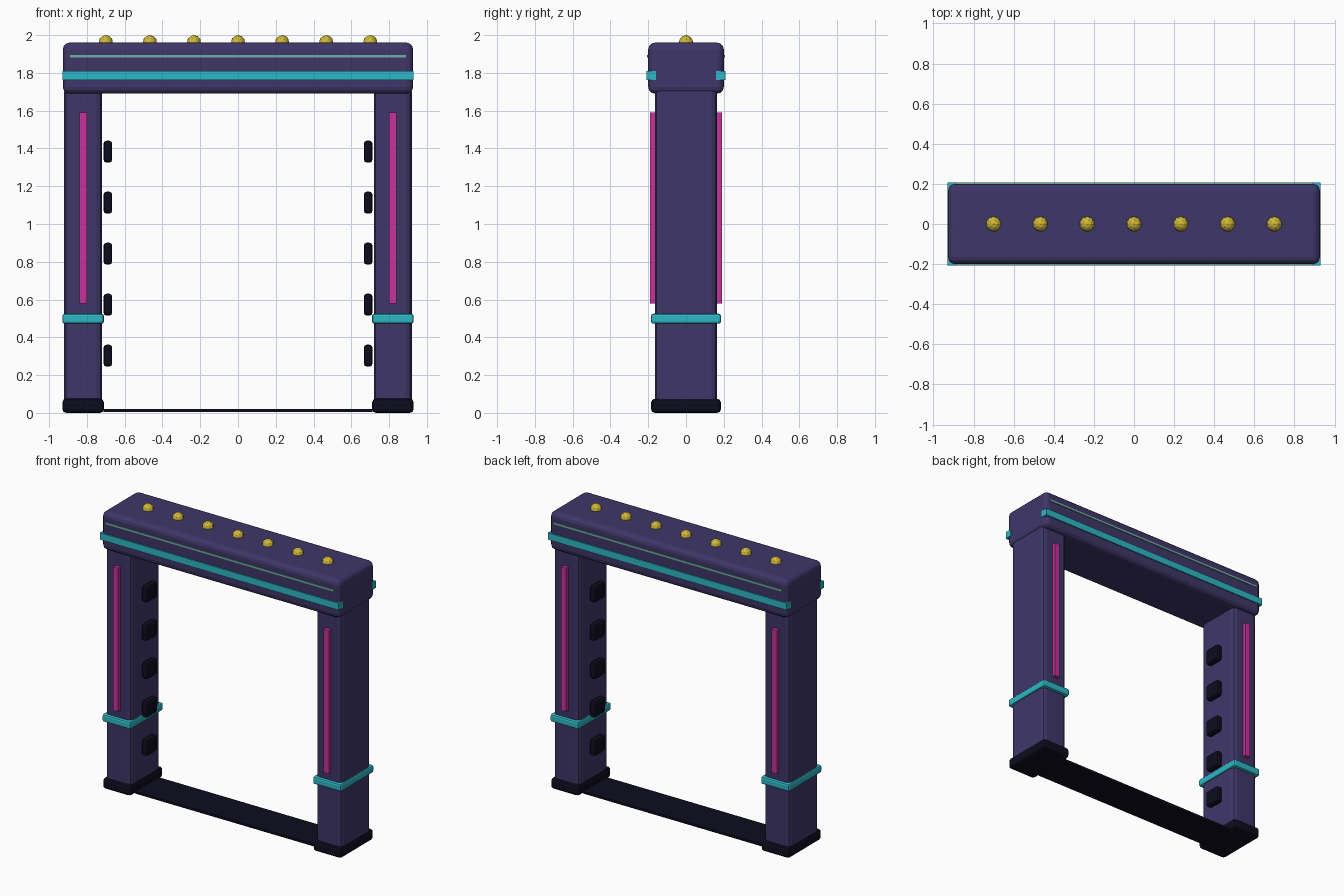
import bpy
import bmesh
from mathutils import Matrix

if "Cube" in bpy.data.objects:
    bpy.data.objects.remove(bpy.data.objects["Cube"])


def make_material(name, srgb):
    mat = bpy.data.materials.new(name)
    lin = [((c / 255 + 0.055) / 1.055) ** 2.4 for c in srgb]
    mat.diffuse_color = (*lin, 1.0)
    mat.use_nodes = True
    mat.node_tree.nodes["Principled BSDF"].inputs["Base Color"].default_value = mat.diffuse_color
    return mat


PURPLE = make_material("deep purple", (63, 54, 104))
BLACK = make_material("midnight black", (13, 12, 30))
CYAN = make_material("cyan", (45, 184, 198))
MAGENTA = make_material("magenta", (200, 50, 156))
MINT = make_material("pale mint", (112, 176, 164))
GOLD = make_material("gold", (208, 184, 56))


def add_object(name, bm, mat, smooth=False):
    mesh = bpy.data.meshes.new(name)
    bm.to_mesh(mesh)
    bm.free()
    mesh.materials.append(mat)
    obj = bpy.data.objects.new(name, mesh)
    bpy.context.collection.objects.link(obj)
    return obj


def box(name, x, y, z, mat, bevel=0.0, segments=2):
    """Box from (min, max) ranges with optional rounded edges."""
    bm = bmesh.new()
    bmesh.ops.create_cube(bm, size=1.0)
    for v in bm.verts:
        v.co = [(r[0] + r[1]) / 2 + c * (r[1] - r[0])
                for c, r in zip(v.co, (x, y, z))]
    if bevel:
        bmesh.ops.bevel(bm, geom=bm.edges[:], offset=bevel, segments=segments,
                        profile=0.5, affect='EDGES', clamp_overlap=True)
    return add_object(name, bm, mat)


def span(side, a, b):
    return tuple(sorted((side * a, side * b)))


# Two uprights with feet, bands, light strips and inner pads
for side, label in ((-1, "left"), (1, "right")):
    box(f"{label}_post", span(side, 0.72, 0.92), (-0.165, 0.165),
        (0.02, 1.73), PURPLE, 0.03)
    box(f"{label}_foot", span(side, 0.71, 0.93), (-0.185, 0.185),
        (0.0, 0.075), BLACK, 0.02)
    box(f"{label}_post_band", span(side, 0.71, 0.93), (-0.185, 0.185),
        (0.472, 0.525), CYAN, 0.012)
    for face, where in ((-1, "front"), (1, "back")):
        box(f"{label}_{where}_light_strip", span(side, 0.80, 0.84),
            span(face, 0.155, 0.19), (0.58, 1.59), MAGENTA)
    for i in range(5):
        z = 0.303 + 0.27 * i
        box(f"{label}_sensor_pad_{i + 1}", span(side, 0.666, 0.712),
            (-0.06, 0.06), (z - 0.058, z + 0.058), BLACK, 0.016)

# Header beam with its trims on both faces
box("header_beam", (-0.927, 0.927), (-0.2, 0.2), (1.69, 1.96), PURPLE, 0.035, 3)
for face, where in ((-1, "front"), (1, "back")):
    box(f"{where}_beam_band", (-0.93, 0.93), span(face, 0.16, 0.208),
        (1.763, 1.811), CYAN)
    box(f"{where}_beam_pinstripe", (-0.89, 0.89), span(face, 0.19, 0.206),
        (1.882, 1.895), MINT)

# Floor threshold between the feet
box("threshold", (-0.712, 0.712), (-0.13, 0.13), (0.004, 0.02), BLACK)

# Row of faceted bulbs along the top
for i in range(7):
    bm = bmesh.new()
    bmesh.ops.create_icosphere(bm, subdivisions=2, radius=0.038)
    bmesh.ops.transform(bm, verts=bm.verts[:],
                        matrix=Matrix.Translation((-0.7 + i * 1.4 / 6, 0, 1.962)))
    add_object(f"top_bulb_{i + 1}", bm, GOLD)
